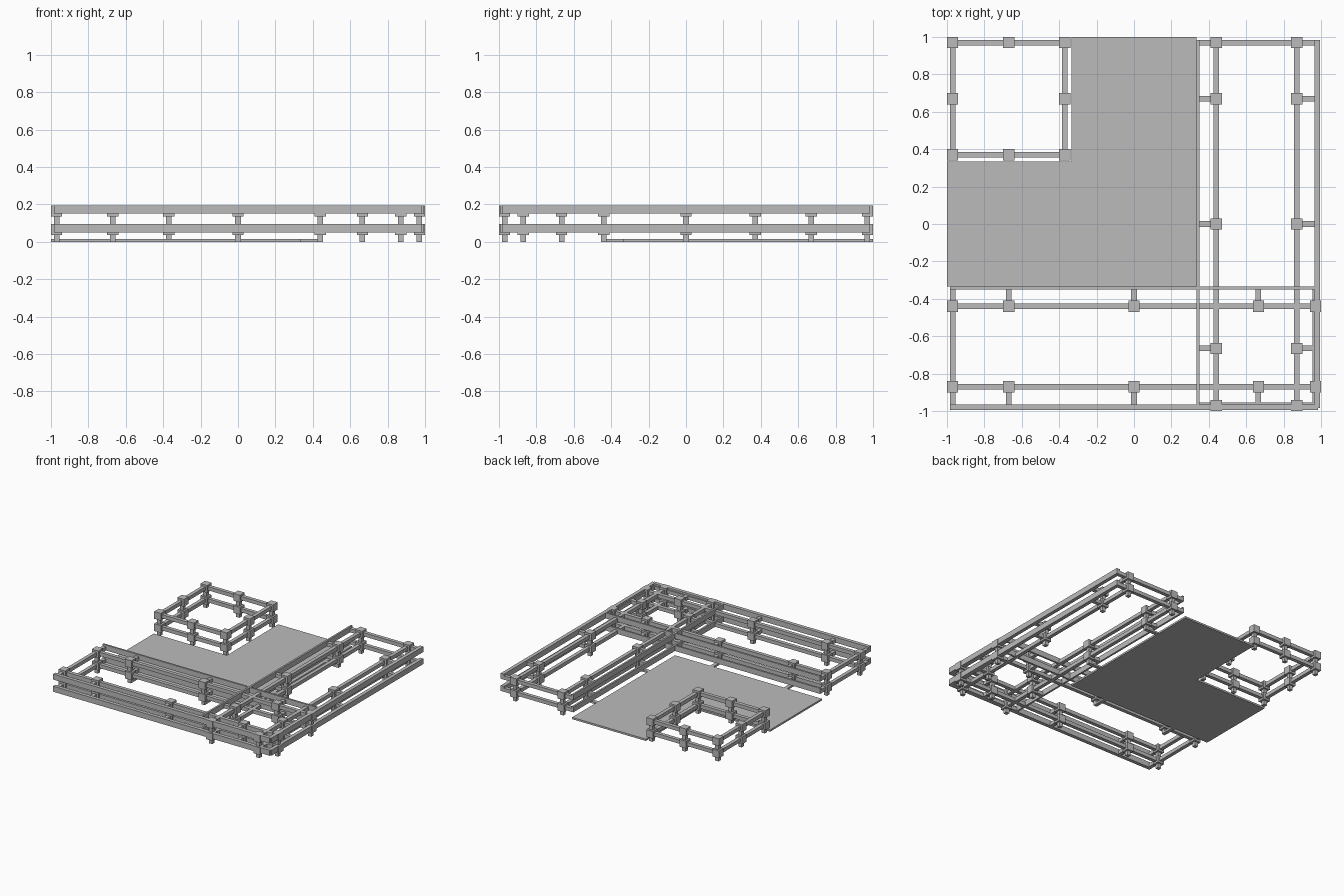
import bpy
import bmesh
from mathutils import Matrix, Vector

cube = bpy.data.objects.get("Cube")
if cube:
    bpy.data.objects.remove(cube, do_unlink=True)

grey = bpy.data.materials.new("plain grey")
grey.use_nodes = True
grey.diffuse_color = (0.5, 0.5, 0.5, 1)
grey.node_tree.nodes["Principled BSDF"].inputs["Base Color"].default_value = (0.5, 0.5, 0.5, 1)

TIERS = (0.0, 0.1)
BEAM = 0.03
BLOCK = 0.06


def make(name, boxes, flip=False):
    """Join boxes (low corner, high corner); flip mirrors across the diagonal."""
    bm = bmesh.new()
    for low, high in boxes:
        low, high = Vector(low), Vector(high)
        if flip:
            low, high = (Vector((-high.y, -high.x, low.z)),
                         Vector((-low.y, -low.x, high.z)))
        mat = Matrix.Translation((low + high) / 2) @ Matrix.Diagonal((*(high - low), 1))
        bmesh.ops.create_cube(bm, size=1, matrix=mat)
    mesh = bpy.data.meshes.new(name)
    bm.to_mesh(mesh)
    bm.free()
    mesh.materials.append(grey)
    obj = bpy.data.objects.new(name, mesh)
    bpy.context.collection.objects.link(obj)
    return obj


def upright(x, y, width, z0, z1):
    h = width / 2
    return (x - h, y - h, z0), (x + h, y + h, z1)


def posts(points):
    return [upright(x, y, BEAM, 0, 0.15) for x, y in points]


def blocks(points):
    return [upright(x, y, BLOCK, t + 0.035, t + 0.095) for x, y in points for t in TIERS]


def beam(x0, y0, x1, y1):
    h = BEAM / 2
    return [((x0 - h, y0 - h, t + 0.05), (x1 + h, y1 + h, t + 0.08)) for t in TIERS]


def rail(x0, y0, x1, y1):
    return [((x0, y0, t + 0.05), (x1, y1, t + 0.095)) for t in TIERS]


# L-shaped floor
make("floor_front", [((-1, -0.335, 0), (0.335, 0.335, 0.015))])
make("floor_back", [((-0.335, 0.335, 0), (0.335, 1, 0.015))])

# Small square frame in the back corner
A, B, C = -0.97, -0.67, -0.37
ring = [(x, -y) for x in (A, B, C) for y in (A, B, C) if (x, y) != (B, B)]
make("square_posts", posts(ring))
make("square_blocks", blocks(ring))
make("square_beams", beam(A, -A, C, -A) + beam(A, -C, C, -C)
     + beam(A, -C, A, -A) + beam(C, -C, C, -A))

# Two long frames, the second mirrored across the diagonal
INNER, OUTER = -0.44, -0.87
MIDDLES = (-0.67, 0, 0.665)
ENDS = (-0.97, 0.97)
points = [(x, y) for x in (*ENDS, *MIDDLES) for y in (INNER, OUTER)]
for side, flip in (("front", False), ("left", True)):
    make(side + "_posts", posts(points), flip)
    make(side + "_blocks", blocks(points), flip)
    long_beams = [b for y in (INNER, OUTER) for b in beam(ENDS[0], y, ENDS[1], y)]
    end_beams = [b for x in ENDS for b in beam(x, -0.965, x, -0.36)]
    make(side + "_long_beams", long_beams + end_beams, flip)
    cross = [b for x in MIDDLES
             for b in beam(x, INNER, x, -0.355) + beam(x, -0.96, x, OUTER)]
    make(side + "_cross_beams", cross, flip)
    make(side + "_outer_rails", rail(-0.985, -0.995, 0.985, -0.965), flip)
    make(side + "_inner_rails", rail(-0.985, -0.35, 0.967, -0.335), flip)
    # Low strips tying the floor to the inner posts
    ties = [((x - 0.015, INNER - 0.015, 0), (x + 0.015, -0.335, 0.015))
            for x in MIDDLES[:2]]
    make(side + "_floor_ties", ties, flip)
